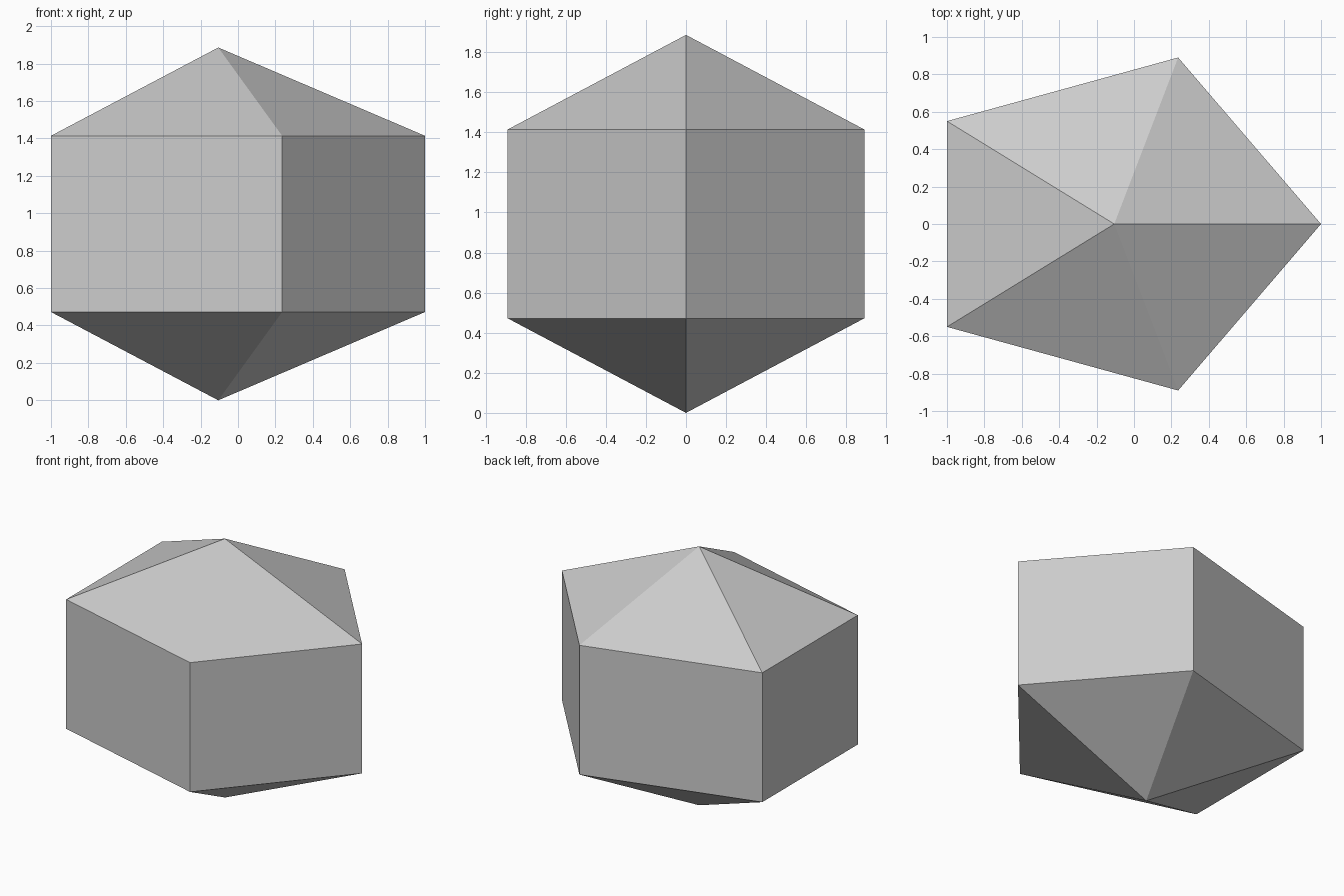
import bpy
import bmesh
from math import cos, sin, tau

cube = bpy.data.objects.get("Cube")
if cube:
    bpy.data.objects.remove(cube, do_unlink=True)

SIDES = 5
RADIUS_X = 2 / (1 - cos(tau * 2 / SIDES))   # point to flat side spans 2 units
RADIUS_Y = 0.89 / sin(tau / SIDES)          # narrower from front to back
CENTRE_X = 1 - RADIUS_X
CAP = 0.472
WALL = 0.942

grey = bpy.data.materials.new("light grey")
grey.use_nodes = True
colour = (0.6, 0.6, 0.6, 1)
grey.diffuse_color = colour
grey.node_tree.nodes["Principled BSDF"].inputs["Base Color"].default_value = colour

bm = bmesh.new()


def ring(z):
    return [bm.verts.new((CENTRE_X + RADIUS_X * cos(tau * i / SIDES),
                          RADIUS_Y * sin(tau * i / SIDES), z))
            for i in range(SIDES)]


# Two pentagon rings and the two pyramid tips
lower, upper = ring(CAP), ring(CAP + WALL)
base_tip = bm.verts.new((CENTRE_X, 0, 0))
top_tip = bm.verts.new((CENTRE_X, 0, CAP * 2 + WALL))

# Upright walls with a triangle above and below each
for i in range(SIDES):
    j = (i + 1) % SIDES
    bm.faces.new((lower[i], lower[j], upper[j], upper[i]))
    bm.faces.new((upper[i], upper[j], top_tip))
    bm.faces.new((lower[j], lower[i], base_tip))

bmesh.ops.recalc_face_normals(bm, faces=bm.faces)
mesh = bpy.data.meshes.new("pentagonal_crystal")
bm.to_mesh(mesh)
bm.free()
mesh.materials.append(grey)

crystal = bpy.data.objects.new("pentagonal_crystal", mesh)
bpy.context.collection.objects.link(crystal)
